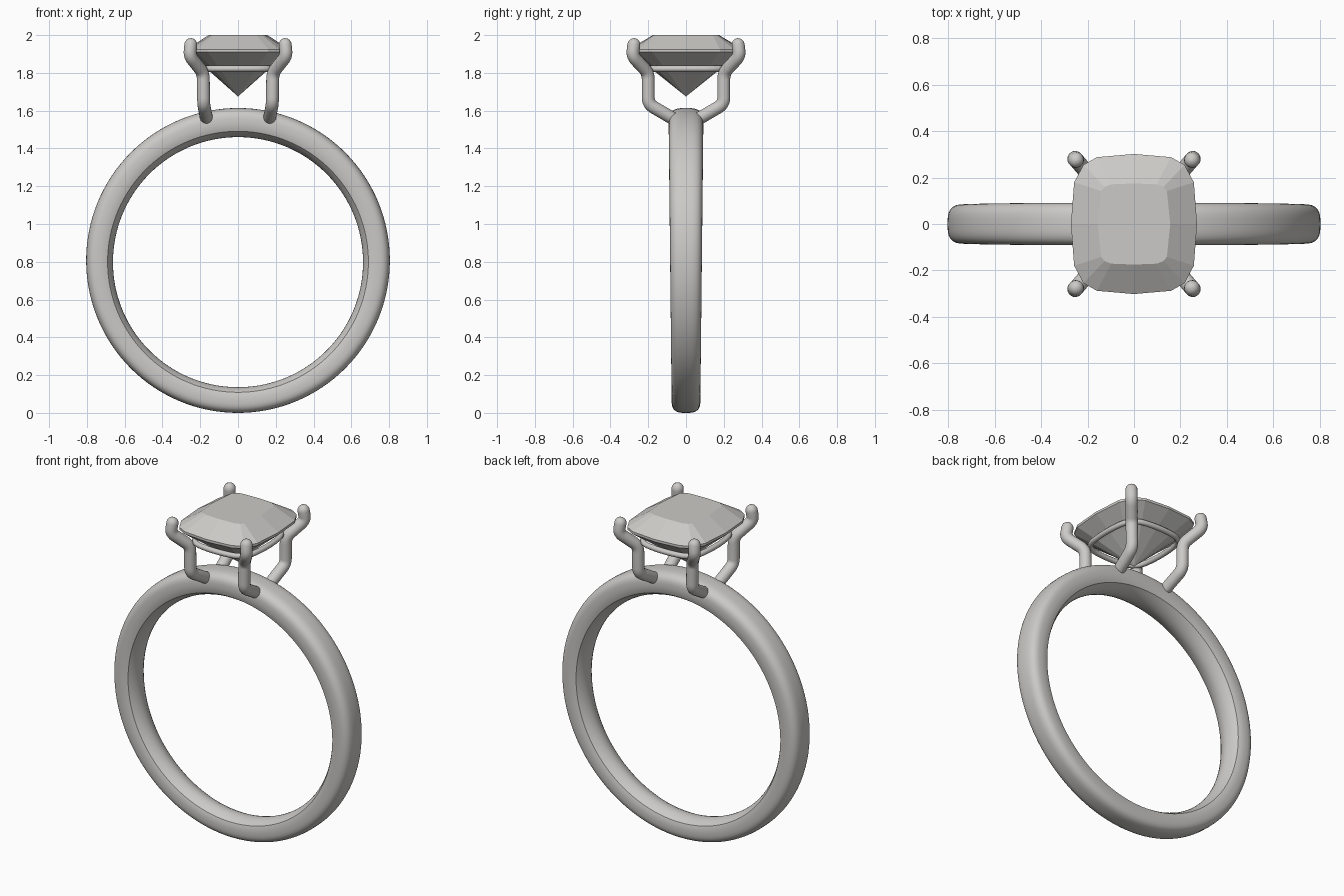
import bpy, bmesh, math
from mathutils import Vector

cube = bpy.data.objects.get("Cube")
if cube:
    bpy.data.objects.remove(cube, do_unlink=True)

grey = bpy.data.materials.new("warm_grey")
grey.use_nodes = True
colour = (0.60, 0.59, 0.57, 1)
grey.diffuse_color = colour
grey.node_tree.nodes["Principled BSDF"].inputs["Base Color"].default_value = colour


def finish(name, bm, smooth_angle=None):
    bmesh.ops.recalc_face_normals(bm, faces=bm.faces)
    mesh = bpy.data.meshes.new(name)
    bm.to_mesh(mesh)
    bm.free()
    mesh.materials.append(grey)
    obj = bpy.data.objects.new(name, mesh)
    bpy.context.collection.objects.link(obj)
    if smooth_angle:
        bpy.ops.object.select_all(action='DESELECT')
        obj.select_set(True)
        bpy.context.view_layer.objects.active = obj
        bpy.ops.object.shade_smooth_by_angle(angle=math.radians(smooth_angle))
    return obj


def bridge(bm, a, b):
    n = len(a)
    for i in range(n):
        bm.faces.new((a[i], a[(i + 1) % n], b[(i + 1) % n], b[i]))


def round_path(points, cut, closed=False, steps=6):
    """Replace each corner of a polyline by a short quadratic arc."""
    pts = [Vector(p) for p in points]
    n, out = len(pts), []
    for i, p in enumerate(pts):
        if not closed and i in (0, n - 1):
            out.append(p)
            continue
        before, after = pts[i - 1] - p, pts[(i + 1) % n] - p
        a = p + before.normalized() * min(cut, before.length * 0.45)
        b = p + after.normalized() * min(cut, after.length * 0.45)
        for k in range(steps + 1):
            t = k / steps
            out.append(a * (1 - t) ** 2 + p * 2 * t * (1 - t) + b * t * t)
    return out


def tube(name, path, radius, closed=False, sides=20):
    """Round wire along a path, with hemispherical ends when open."""
    bm = bmesh.new()
    n = len(path)
    stations = []
    for i, p in enumerate(path):
        nxt = path[(i + 1) % n] if closed else path[min(i + 1, n - 1)]
        prv = path[i - 1] if closed else path[max(i - 1, 0)]
        stations.append((p, (nxt - prv).normalized(), radius))
    if not closed:
        caps = [math.radians(a) for a in (85, 65, 45, 22)]
        p0, d0, _ = stations[0]
        p1, d1, _ = stations[-1]
        head = [(p0 - d0 * radius * math.sin(a), d0, radius * math.cos(a)) for a in caps]
        tail = [(p1 + d1 * radius * math.sin(a), d1, radius * math.cos(a)) for a in caps[::-1]]
        stations = head + stations + tail
    rings = []
    normal = stations[0][1].orthogonal().normalized()
    if closed:
        normal = Vector((0, 0, 1))
    for p, d, r in stations:
        normal = (normal - d * normal.dot(d)).normalized()
        side = d.cross(normal)
        rings.append([bm.verts.new(p + r * (normal * math.cos(t) + side * math.sin(t)))
                      for t in (math.tau * k / sides for k in range(sides))])
    for a, b in zip(rings, rings[1:]):
        bridge(bm, a, b)
    if closed:
        bridge(bm, rings[-1], rings[0])
    else:
        bm.faces.new(rings[0])
        bm.faces.new(rings[-1])
    return finish(name, bm, 60)


# Band: domed outside, softly convex inside, wider towards the top
profile = []
for k in range(25):
    t = math.pi * k / 24
    c, s = math.cos(t), math.sin(t)
    profile.append((math.copysign(abs(c) ** 0.67, c), 0.5 + 0.5 * s ** 0.67))
profile += [(-0.98, 0.33), (-0.9, 0.2)]
profile += [(u, 0.2 * u * u / 0.81) for u in (-0.7, -0.45, -0.2, 0, 0.2, 0.45, 0.7)]
profile += [(0.9, 0.2), (0.98, 0.33)]

bm = bmesh.new()
rings = []
for i in range(128):
    a = math.tau * i / 128
    ca, sa = math.cos(a), math.sin(a)
    width = 0.084 + 0.008 * sa
    inner = Vector((0.662 * ca, 0, 0.798 + 0.662 * sa))
    outer = Vector((0.804 * ca, 0, 0.807 + 0.807 * sa))
    rings.append([bm.verts.new(inner.lerp(outer, v) + Vector((0, u * width, 0)))
                  for u, v in profile])
for i in range(128):
    bridge(bm, rings[i - 1], rings[i])
finish("band", bm, 35)


# Gemstone: cushion outline, flat table, crown, thin girdle, pointed pavilion
def cushion(quarter):
    """Mirror a quarter outline, listed from the x axis to the y axis, all round."""
    q = quarter
    return (q + [(-x, y) for x, y in q[-2::-1]] + [(-x, -y) for x, y in q[1:]]
            + [(x, -y) for x, y in q[-2:0:-1]])


girdle = cushion([(0.272, 0), (0.258, 0.18), (0.218, 0.255), (0.16, 0.288), (0, 0.302)])
table = cushion([(0.156, 0), (0.142, 0.142), (0.127, 0.160), (0.098, 0.171), (0, 0.175)])
bm = bmesh.new()
layers = [(table, 1, 2.0), (girdle, 1, 1.925), (girdle, 1, 1.91), (girdle, 0.6, 1.82)]
rings = [[bm.verts.new((x * s, y * s, z)) for x, y in outline] for outline, s, z in layers]
bm.faces.new(rings[0])
for a, b in zip(rings, rings[1:]):
    bridge(bm, a, b)
culet = bm.verts.new((0, 0, 1.675))
low = rings[-1]
for i in range(len(low)):
    bm.faces.new((low[i - 1], low[i], culet))
finish("gemstone", bm)

# Four claws rising from the band shoulders
claw = [(0.165, 0.055, 1.55), (0.182, 0.2, 1.635), (0.184, 0.2, 1.80),
        (0.256, 0.284, 1.89), (0.250, 0.276, 1.95)]
for sx, side in ((1, "left"), (-1, "right")):
    for sy, end in ((-1, "front"), (1, "back")):
        path = round_path([(x * sx, y * sy, z) for x, y, z in claw], 0.035)
        tube(f"{end}_{side}_claw", path, 0.034)

# Support rail bowing out between the claws
rail = cushion([(0.205, 0), (0.182, 0.2), (0, 0.225)])
tube("support_rail", round_path([(x, y, 1.822) for x, y in rail], 0.1, True), 0.016, True, 12)
